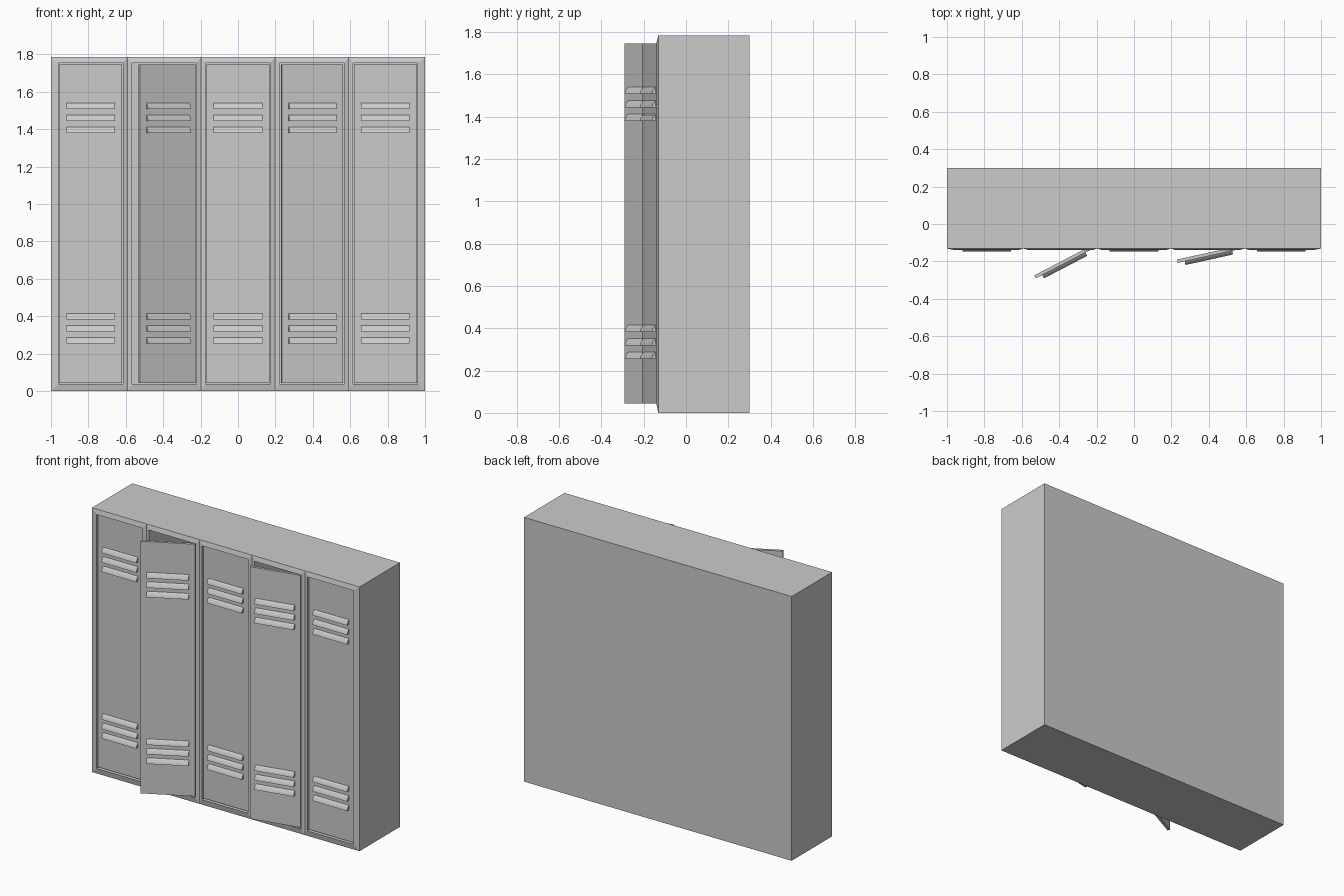
import bpy, bmesh
from math import radians
from mathutils import Matrix, Vector

if "Cube" in bpy.data.objects:
    bpy.data.objects.remove(bpy.data.objects["Cube"])

H, BACK, FRONT, LIP, INNER = 1.785, 0.30, -0.131, -0.139, 0.285
PITCH, OPEN_W = 0.394, 0.345
CENTRES = [(i - 2) * PITCH for i in range(5)]
EDGES = [-1] + [(i - 1.5) * PITCH for i in range(4)] + [1]


def finish(name, bm, weld=False):
    if weld:
        bmesh.ops.remove_doubles(bm, verts=bm.verts, dist=1e-5)
    bmesh.ops.recalc_face_normals(bm, faces=bm.faces)
    mesh = bpy.data.meshes.new(name)
    bm.to_mesh(mesh)
    bm.free()
    obj = bpy.data.objects.new(name, mesh)
    bpy.context.collection.objects.link(obj)
    return obj


def ring(bm, x0, x1, z0, z1, y):
    return [bm.verts.new(p) for p in ((x0, y, z0), (x1, y, z0), (x1, y, z1), (x0, y, z1))]


def bridge(bm, a, b):
    for i in range(4):
        j = (i + 1) % 4
        bm.faces.new((a[i], a[j], b[j], b[i]))


# Cabinet: outer shell with a raised rim and a hollow compartment per cell
bm = bmesh.new()
back = ring(bm, -1, 1, 0, H, BACK)
bm.faces.new(back)
xs = EDGES
low = [bm.verts.new((x, FRONT, 0)) for x in xs]
top = [bm.verts.new((x, FRONT, H)) for x in xs]
bm.faces.new([back[0], back[1]] + low[::-1])
bm.faces.new([back[3], back[2]] + top[::-1])
bm.faces.new((back[0], low[0], top[0], back[3]))
bm.faces.new((back[1], low[-1], top[-1], back[2]))
for i, c in enumerate(CENTRES):
    outer = [low[i], low[i + 1], top[i + 1], top[i]]
    size = (c - OPEN_W / 2, c + OPEN_W / 2, 0.038, 1.753)
    rim = ring(bm, *size, LIP)
    deep = ring(bm, *size, INNER)
    bridge(bm, outer, rim)
    bridge(bm, rim, deep)
    bm.faces.new(deep)
finish("cabinet", bm)


# Door with louvres; local origin is the front right hinge edge
DOOR_W, DOOR_T = 0.336, 0.018
LOUVRE = [(0.0, 0.032), (-0.009, 0.025), (-0.016, 0.012), (-0.020, 0.0), (0.0, 0.0)]


def door(name, centre, angle):
    bm = bmesh.new()
    a = ring(bm, -DOOR_W, 0, 0.044, 1.747, 0)
    b = ring(bm, -DOOR_W, 0, 0.044, 1.747, DOOR_T)
    bridge(bm, a, b)
    bm.faces.new(a)
    bm.faces.new(b)
    for base in (0.255, 1.38):
        for k in range(3):
            ends = [[bm.verts.new((-DOOR_W / 2 + s * 0.13, y, base + k * 0.064 + z))
                     for y, z in LOUVRE] for s in (-1, 1)]
            for e in ends:
                bm.faces.new(e)
            n = len(LOUVRE)
            for i in range(n):
                j = (i + 1) % n
                bm.faces.new((ends[0][i], ends[0][j], ends[1][j], ends[1][i]))
    y = -0.127 if angle == 0 else -0.135
    place = Matrix.Translation(Vector((centre + DOOR_W / 2, y, 0)))
    bm.transform(place @ Matrix.Rotation(radians(angle), 4, 'Z'))
    finish(name, bm)


for i, angle in enumerate((0, 27.5, 0, 12.5, 0)):
    door(f"locker_door_{i + 1}", CENTRES[i], angle)
